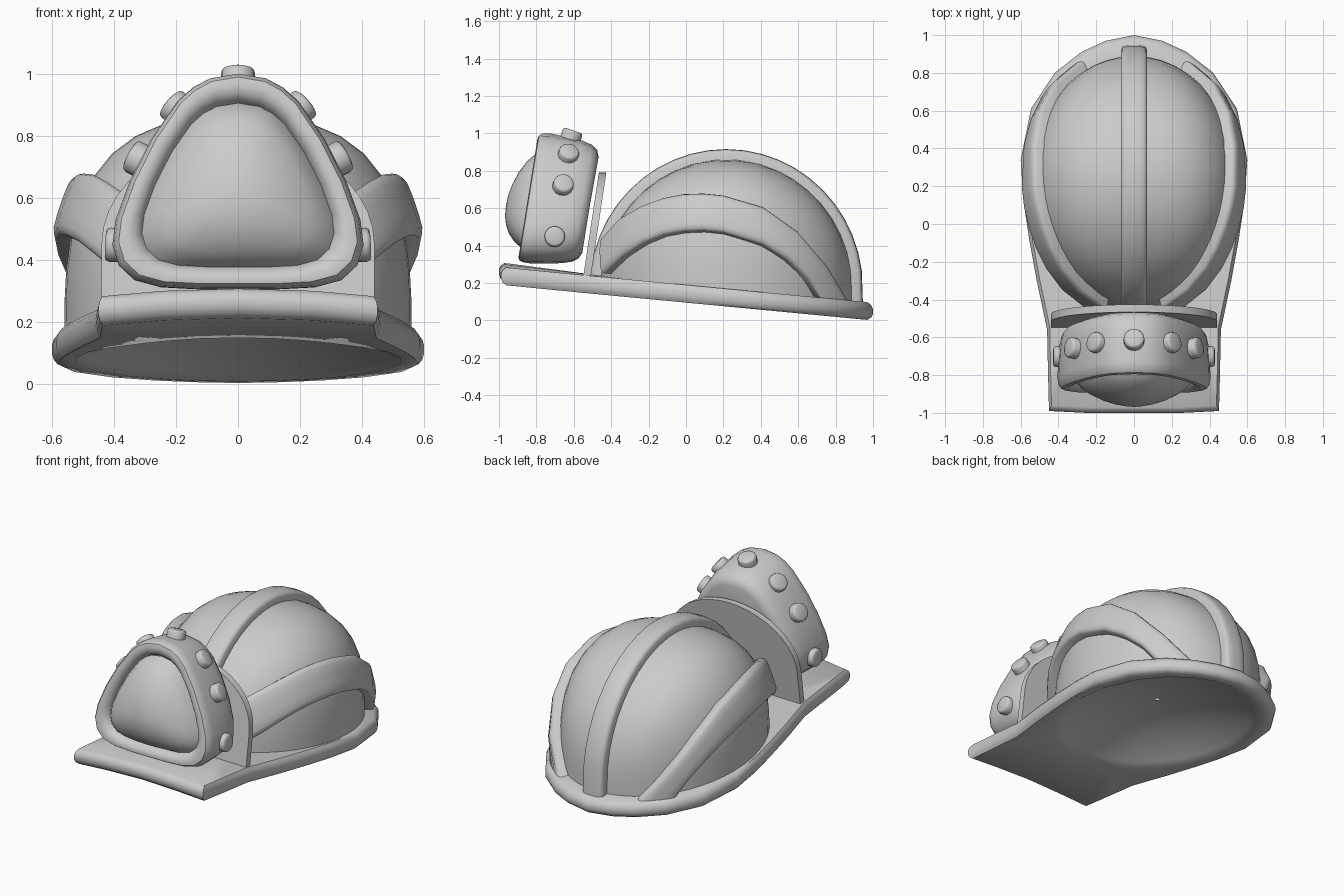
import bpy, bmesh, math
from mathutils import Vector

if "Cube" in bpy.data.objects:
    bpy.data.objects.remove(bpy.data.objects["Cube"])

grey = bpy.data.materials.new("plain grey")
grey.diffuse_color = (0.6, 0.6, 0.6, 1)
grey.use_nodes = True
grey.node_tree.nodes["Principled BSDF"].inputs["Base Color"].default_value = grey.diffuse_color

# Dome half sizes, centre and squareness of its cross-section
A, B, C, N = 0.56, 0.675, 0.69, 2.8
CEN = Vector((0, 0.215, 0.17))


def finish(name, bm, angle=40):
    bmesh.ops.recalc_face_normals(bm, faces=bm.faces)
    me = bpy.data.meshes.new(name)
    bm.to_mesh(me)
    bm.free()
    me.materials.append(grey)
    ob = bpy.data.objects.new(name, me)
    bpy.context.collection.objects.link(ob)
    bpy.ops.object.select_all(action='DESELECT')
    ob.select_set(True)
    bpy.context.view_layer.objects.active = ob
    bpy.ops.object.shade_smooth_by_angle(angle=math.radians(angle))
    return ob


def loft(name, rings, caps=False, angle=40):
    """Skin a list of equally long closed rings."""
    bm = bmesh.new()
    vs = [[bm.verts.new(p) for p in r] for r in rings]
    for r, s in zip(vs, vs[1:]):
        for i in range(len(r)):
            j = (i + 1) % len(r)
            bm.faces.new((r[i], r[j], s[j], s[i]))
    if caps:
        bm.faces.new(vs[0])
        bm.faces.new(vs[-1])
    return finish(name, bm, angle)


def mirrored(half):
    """Close a half outline (x >= 0, both ends on x = 0) by mirroring."""
    return half + [(-x, v) for x, v in half[-2:0:-1]]


def brim_top(x, y):
    front = min(1, max(0, (-y - 0.3) / 0.6))
    return 0.19 - 0.095 * y + 0.025 * front * (1 - (x / 0.45) ** 2)


# Dome
def form(d):
    return (abs(d.x) ** N + abs(d.z) ** N) ** (2 / N) + d.y ** 2


SEG, ROWS = 48, 12
rings = []
for k in range(ROWS):
    e = math.radians(89.5) * k / (ROWS - 1)
    ring = []
    for i in range(SEG):
        t = math.tau * i / SEG
        d = Vector((math.cos(t) * math.cos(e), math.sin(t) * math.cos(e), math.sin(e)))
        d /= math.sqrt(form(d))
        ring.append(CEN + Vector((d.x * A, d.y * B, d.z * C)))
    rings.append(ring)
skirt = [Vector((p.x, p.y, min(0.165, brim_top(p.x, p.y) - 0.03))) for p in rings[0]]
loft("dome", [skirt] + rings)

# Brim with visor; the underside rises into a shallow hollow
outline = mirrored([(0, -1), (0.25, -1), (0.45, -0.99), (0.455, -0.8), (0.46, -0.56),
                    (0.515, -0.3), (0.555, -0.08), (0.585, 0.12), (0.6, 0.34), (0.545, 0.61),
                    (0.42, 0.8), (0.28, 0.91), (0.15, 0.97), (0, 1)])
THICK = 0.095


def brim_ring(scale, drop):
    return [(x * scale, y * scale, brim_top(x * scale, y * scale) - drop) for x, y in outline]


def hollow_ring(s, rise):
    ring = []
    for x, y in outline:
        t = math.atan2((y - CEN.y) / B, x / A)
        hx, hy = 0.53 * s * math.cos(t), CEN.y + 0.7 * s * math.sin(t)
        ring.append((hx, hy, brim_top(hx, hy) - THICK + rise))
    return ring


loft("brim", [hollow_ring(0.95, THICK), brim_ring(0.97, 0), brim_ring(0.99, 0.015),
              brim_ring(1, 0.035), brim_ring(1, 0.06), brim_ring(0.99, 0.08),
              brim_ring(0.97, THICK)]
     + [hollow_ring(s, 0.16 * (1 - s * s)) for s in (1, 0.93, 0.8, 0.6, 0.4, 0.2, 0.02)], angle=50)


# Raised ribs following the dome
def on_dome(y, z):
    """Point on the right side of the dome at a given y and z, and its outward normal."""
    Y, Z = (y - CEN.y) / B, max(0, (z - CEN.z) / C)
    X = max(0.0, max(0.0, 1 - Y * Y) ** (N / 2) - Z ** N) ** (1 / N)
    q = max(1e-6, X ** N + Z ** N) ** (2 / N - 1)
    n = Vector((q * X ** (N - 1) / A, Y / B, q * Z ** (N - 1) / C)).normalized()
    return Vector((A * X, y, z)), n


# rounded rib section: position across, height
SECTION = [(0, -0.03), (0, 0.6), (0.05, 0.82), (0.15, 0.95), (0.35, 1),
           (0.65, 1), (0.85, 0.95), (0.95, 0.82), (1, 0.6), (1, -0.03)]


def rib(name, edges, height):
    rings = []
    for (p, n), (q, m) in edges:
        rings.append([p.lerp(q, u) + n.lerp(m, u) * (h * height if h > 0 else h) for u, h in SECTION])
    return loft(name, rings, caps=True, angle=50)


centre = []
for k in range(25):
    t = math.pi * k / 24
    p = CEN + Vector((0, -B * math.cos(t), C * math.sin(t)))
    if k == 24:
        p.z = 0.09
    n = Vector((0, -math.cos(t) / B, math.sin(t) / C)).normalized()
    h = Vector((0.07, 0, 0))
    centre.append(((p - h, n), (p + h, n)))
rib("centre_rib", centre, 0.056)

low = [(-0.4, 0.25), (-0.3, 0.345), (-0.2, 0.41), (-0.1, 0.45), (0, 0.468), (0.1, 0.472), (0.2, 0.462),
       (0.4, 0.4), (0.52, 0.325), (0.62, 0.23), (0.7, 0.1)]
high = [(-0.4, 0.43), (-0.31, 0.53), (-0.2, 0.595), (-0.1, 0.632), (0, 0.653), (0.1, 0.657), (0.2, 0.648),
        (0.4, 0.59), (0.57, 0.47), (0.72, 0.29), (0.83, 0.09)]
right = [(on_dome(*a), on_dome(*b)) for a, b in zip(low, high)]
flip = Vector((-1, 1, 1))
left = [tuple((p * flip, n * flip) for p, n in e) for e in right]
rib("right_rib", right, 0.068)
rib("left_rib", left, 0.068)

# Arched plate behind the lamp
arch = [(-0.44, 0.22)] + [(-0.44 * math.cos(math.pi * k / 20),
                           0.45 + 0.34 * math.sin(math.pi * k / 20)) for k in range(21)] + [(0.44, 0.22)]


def plate_ring(off):
    return [(x, -0.55 + off + 0.15 * (z - 0.23), z) for x, z in arch]


loft("lamp_plate", [plate_ring(0), plate_ring(0.04)], caps=True)

# Lamp: rounded triangular housing with a bulging lens
tri = mirrored([(0, 1.01), (0.09, 0.995), (0.145, 0.965), (0.195, 0.92), (0.28, 0.795),
                (0.35, 0.655), (0.395, 0.53), (0.405, 0.45), (0.385, 0.385), (0.335, 0.338),
                (0.25, 0.315), (0.12, 0.308), (0, 0.308)])
MID = 0.61


def lamp_point(x, z, depth):
    drop = 0.13 * depth * max(0, (z - MID) / 0.4) + 0.04 * depth
    return Vector((x, -0.9 + depth + 0.16 * (z - 0.31), z - drop))


def lamp_ring(scale, depth):
    return [lamp_point(x * scale, MID + (z - MID) * scale, depth) for x, z in tri]


def lens_ring(scale, depth):
    """Lamp outline that turns round towards the middle."""
    f, ring = min(1, (0.77 - scale) * 1.6), []
    for p in lamp_ring(scale, depth):
        q = Vector((p.x, 0, p.z - MID))
        q = q.lerp(q.normalized() * 0.37 * scale, f)
        ring.append(lamp_point(q.x, MID + q.z, depth))
    return ring


loft("lamp_housing", [lamp_ring(*r) for r in (
    (0.05, 0.335), (0.78, 0.335), (0.88, 0.32), (0.94, 0.29), (0.975, 0.235), (0.99, 0.17),
    (1, 0.06), (0.985, 0.025), (0.95, 0.005), (0.89, 0), (0.82, 0.01), (0.775, 0.03),
    (0.75, 0.06))], caps=True)
loft("lens", [lens_ring(*r) for r in (
    (0.77, 0.045), (0.7, 0.0), (0.6, -0.035), (0.45, -0.07), (0.3, -0.093),
    (0.15, -0.107), (0.03, -0.11))], caps=True)

# Round studs around the lamp
studs = [(0, 1.02, 0, 1), (0.2, 0.915, 0.75, 0.66), (0.325, 0.74, 0.88, 0.47), (0.4, 0.455, 1, 0.05)]
for i, (x, z, nx, nz) in enumerate(studs):
    for side in ((1, -1) if x else (1,)):
        bm = bmesh.new()
        bmesh.ops.create_cone(bm, cap_ends=True, segments=16, radius1=0.055, radius2=0.055, depth=0.055)
        rim = [e for e in bm.edges if all(v.co.z > 0 for v in e.verts)]
        bmesh.ops.bevel(bm, geom=rim, offset=0.014, segments=2, affect='EDGES', profile=0.5)
        axis = Vector((nx * side, 0.35 * nz, nz)).normalized()
        mat = axis.to_track_quat('Z', 'Y').to_matrix().to_4x4()
        mat.translation = lamp_point(x * side, z, 0.175)
        bmesh.ops.transform(bm, matrix=mat, verts=bm.verts)
        finish("stud_%d_%s" % (i, "right" if side > 0 else "left"), bm, 50)
